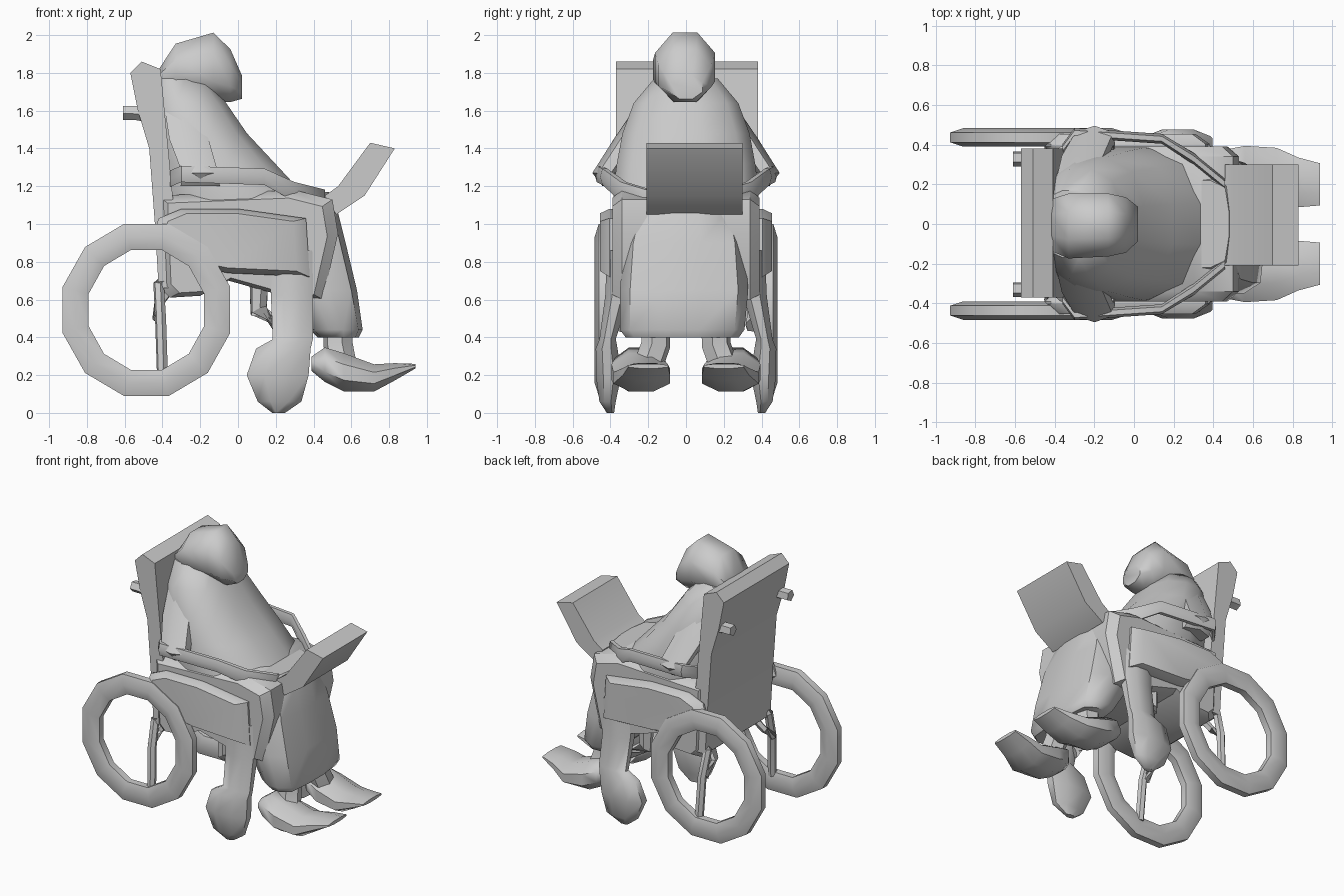
import bpy
import math
from mathutils import Vector

if "Cube" in bpy.data.objects:
    bpy.data.objects.remove(bpy.data.objects["Cube"])


def add_mesh(name, verts, faces, angle=50):
    mesh = bpy.data.meshes.new(name)
    mesh.from_pydata(verts, [], faces)
    ob = bpy.data.objects.new(name, mesh)
    bpy.context.collection.objects.link(ob)
    bpy.ops.object.select_all(action='DESELECT')
    ob.select_set(True)
    bpy.context.view_layer.objects.active = ob
    bpy.ops.object.mode_set(mode='EDIT')
    bpy.ops.mesh.select_all(action='SELECT')
    bpy.ops.mesh.normals_make_consistent(inside=False)
    bpy.ops.object.mode_set(mode='OBJECT')
    bpy.ops.object.shade_smooth_by_angle(angle=math.radians(angle))
    return ob


def skin(name, rings, closed=False, angle=50):
    n, m = len(rings[0]), len(rings)
    verts = [v for r in rings for v in r]
    faces = [(i * n + j, i * n + (j + 1) % n,
              (i + 1) % m * n + (j + 1) % n, (i + 1) % m * n + j)
             for i in range(m if closed else m - 1) for j in range(n)]
    if not closed:
        faces += [tuple(range(n)), tuple(range((m - 1) * n, m * n))]
    return add_mesh(name, verts, faces, angle)


def squircle(n, power):
    pts = []
    for k in range(n):
        a = 2 * math.pi * (k + 0.5) / n
        c, s = math.cos(a), math.sin(a)
        r = (abs(c) ** power + abs(s) ** power) ** (-1 / power)
        pts.append((c * r, s * r))
    return pts


def loft_z(name, stations, n=10, power=4, angle=50):
    """stations: z, x min, x max, y min, y max"""
    rings = [[((a + b) / 2 + (b - a) / 2 * u, (c + d) / 2 + (d - c) / 2 * v, z)
              for u, v in squircle(n, power)] for z, a, b, c, d in stations]
    return skin(name, rings, angle=angle)


def loft_x(name, stations, n=8, power=2.6):
    """stations: x, y min, y max, z min, z max"""
    rings = [[(x, (a + b) / 2 + (b - a) / 2 * u, (c + d) / 2 + (d - c) / 2 * v)
              for u, v in squircle(n, power)] for x, a, b, c, d in stations]
    return skin(name, rings)


def prism(name, outline, y0, y1, inset=0.0):
    """Side outline in x, z carried across y, with optionally shrunk end caps"""
    cx = sum(p[0] for p in outline) / len(outline)
    cz = sum(p[1] for p in outline) / len(outline)
    steps = [(y0, 1), (y1, 1)]
    if inset:
        steps = [(y0, 1 - inset), (y0 + 0.05, 1), (y1 - 0.05, 1), (y1, 1 - inset)]
    return skin(name, [[(cx + (x - cx) * f, y, cz + (z - cz) * f)
                        for x, z in outline] for y, f in steps], angle=40)


def tube(name, points, radius, n=6):
    pts = [Vector(p) for p in points]
    rings = []
    for i, p in enumerate(pts):
        d = (pts[min(i + 1, len(pts) - 1)] - pts[max(i - 1, 0)]).normalized()
        side = d.orthogonal().normalized()
        up = d.cross(side)
        rings.append([p + radius * (math.cos(2 * math.pi * k / n) * side +
                                    math.sin(2 * math.pi * k / n) * up) for k in range(n)])
    return skin(name, rings)


# Chair back and seat
prism("chair_back", [(-0.42, 0.66), (-0.30, 0.66), (-0.36, 1.3), (-0.41, 1.82),
                     (-0.51, 1.86), (-0.57, 1.80), (-0.53, 1.6), (-0.47, 1.4),
                     (-0.44, 1.0)], -0.37, 0.38)
prism("seat_and_lap", [(-0.41, 0.66), (-0.36, 0.61), (-0.2, 0.62), (-0.05, 0.70),
                       (0.2, 0.63), (0.45, 0.6), (0.53, 0.95), (0.50, 1.13),
                       (0.3, 1.18), (-0.43, 1.15)], -0.39, 0.39, 0.12)

# Seated upper body
loft_z("torso", [(1.0, -0.43, 0.48, -0.38, 0.38), (1.17, -0.44, 0.34, -0.39, 0.39),
                 (1.32, -0.45, 0.20, -0.37, 0.37), (1.48, -0.47, 0.05, -0.34, 0.34),
                 (1.64, -0.48, -0.06, -0.28, 0.28), (1.77, -0.48, -0.16, -0.17, 0.17)],
       12, 2.7)

# Head leaning forward
loft_x("head", [(-0.42, -0.14, 0.13, 1.72, 1.82), (-0.33, -0.18, 0.16, 1.66, 1.96),
                (-0.13, -0.17, 0.16, 1.64, 2.02), (-0.04, -0.15, 0.14, 1.64, 1.93),
                (0.02, -0.09, 0.09, 1.66, 1.79)])

# Blanket over the legs
loft_z("blanket", [(0.40, 0.42, 0.64, -0.32, 0.28), (0.44, 0.38, 0.66, -0.35, 0.31),
                   (0.65, 0.25, 0.63, -0.35, 0.33), (0.9, 0.2, 0.57, -0.33, 0.31),
                   (1.08, 0.2, 0.525, -0.28, 0.27), (1.17, 0.22, 0.48, -0.22, 0.22)], 12, 4)

# Tablet held on the lap
prism("tablet", [(0.46, 1.15), (0.52, 1.05), (0.67, 1.15), (0.83, 1.40),
                 (0.70, 1.43), (0.53, 1.20)], -0.21, 0.30)

for s, side in ((-1, "near"), (1, "far")):
    # Large rear wheel
    rings = []
    for i in range(12):
        a = 2 * math.pi * (i + 0.5) / 12
        rings.append([(-0.485 + (0.388 + 0.078 * u) * math.cos(a), s * (0.437 + 0.047 * v),
                       0.545 + (0.40 + 0.078 * u) * math.sin(a))
                      for u, v in squircle(6, 2.5)])
    skin(side + "_rear_wheel", rings, True)

    # Frame bars inside the wheel and under the seat
    tube(side + "_rear_bar", [(-0.40, s * 0.42, 0.2), (-0.41, s * 0.40, 0.5),
                              (-0.42, s * 0.35, 0.68), (-0.33, s * 0.32, 0.76)], 0.03)
    tube(side + "_under_bar", [(-0.43, s * 0.39, 0.5), (-0.42, s * 0.3, 0.58),
                               (-0.34, s * 0.26, 0.68)], 0.025, 5)
    tube(side + "_seat_strut", [(0.11, s * 0.30, 0.68), (0.11, s * 0.30, 0.54),
                                (0.22, s * 0.36, 0.47)], 0.05)

    # Armrest and side panel
    ys = sorted((s * 0.34, s * 0.455))
    prism(side + "_side_panel", [(-0.42, 1.03), (-0.45, 0.94), (-0.25, 0.78),
                                 (-0.05, 0.74), (0.38, 0.72), (0.36, 1.03),
                                 (0.0, 1.08), (-0.3, 1.08)], ys[0], ys[1], 0.15)
    # Bent arm with pointed elbow
    skin(side + "_arm", [[(x, s * y + r * s * q[1] * 0.5, z + r * q[0]) for q in squircle(6, 2)]
                         for x, y, z, r in ((-0.36, 0.38, 1.24, 0.05), (-0.30, 0.46, 1.265, 0.05),
                                            (0.14, 0.43, 1.25, 0.05), (0.30, 0.33, 1.17, 0.06),
                                            (0.46, 0.2, 1.13, 0.06))])
    skin(side + "_upper_arm", [[(x + r * q[0], s * (y + 0.6 * r * q[1]), z) for q in squircle(6, 2)]
                               for x, y, z, r in ((-0.2, 0.37, 1.20, 0.12), (-0.2, 0.43, 1.27, 0.11),
                                                  (-0.26, 0.31, 1.45, 0.12), (-0.3, 0.22, 1.6, 0.1))])

    # Push handle
    tube(side + "_handle", [(-0.61, s * 0.33, 1.59), (-0.54, s * 0.33, 1.59),
                            (-0.43, s * 0.33, 1.57)], 0.04, 5)

    # Front caster and its fork
    yi, yo = 0.34, 0.48
    loft_z(side + "_caster", [(z, a, b, *sorted((s * c, s * d))) for z, a, b, c, d in (
        (0.0, 0.18, 0.25, 0.38, 0.42), (0.06, 0.10, 0.34, 0.37, 0.46),
        (0.2, 0.04, 0.38, yi, yo), (0.34, 0.09, 0.39, 0.36, yo),
        (0.39, 0.18, 0.40, 0.37, 0.46), (0.62, 0.17, 0.40, 0.30, 0.43),
        (0.86, 0.16, 0.42, 0.28, 0.42))], 8, 2.6)

    # Ankle and shoe
    tube(side + "_ankle", [(0.53, s * 0.16, 0.5), (0.53, s * 0.16, 0.36),
                           (0.55, s * 0.2, 0.25)], 0.08)
    loft_x(side + "_shoe", [(x, *sorted((s * a, s * b)), c, d) for x, a, b, c, d in (
        (0.39, 0.20, 0.33, 0.22, 0.30), (0.46, 0.12, 0.38, 0.16, 0.35),
        (0.56, 0.09, 0.40, 0.11, 0.32), (0.72, 0.08, 0.39, 0.11, 0.26),
        (0.83, 0.08, 0.34, 0.17, 0.265), (0.94, 0.09, 0.31, 0.235, 0.26))])
